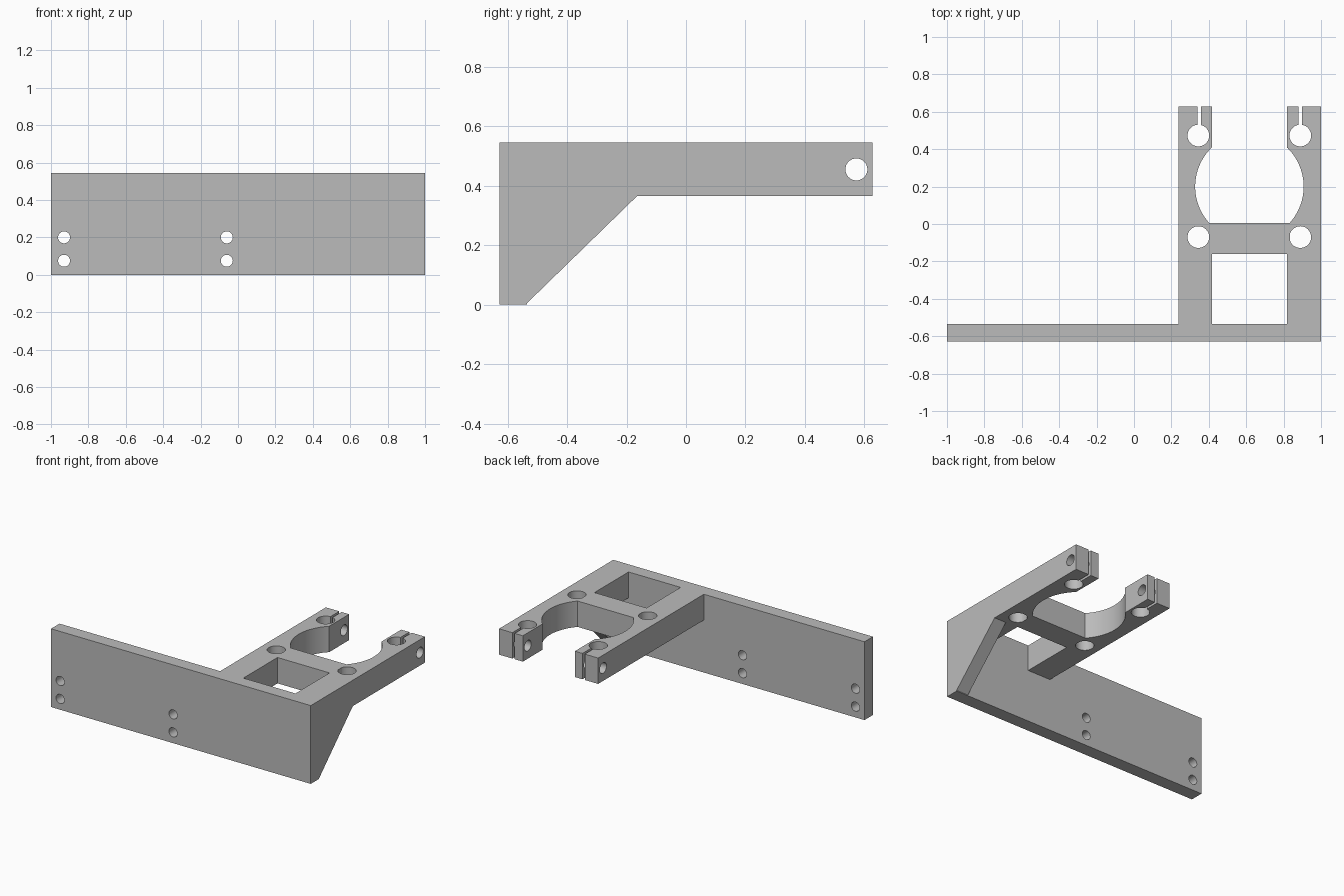
import bpy
import bmesh
from math import radians
from mathutils import Matrix, Vector

default = bpy.data.objects.get("Cube")
if default:
    bpy.data.objects.remove(default, do_unlink=True)

grey = bpy.data.materials.new("plain grey")
grey.use_nodes = True
grey.diffuse_color = (0.5, 0.5, 0.5, 1)
grey.node_tree.nodes["Principled BSDF"].inputs["Base Color"].default_value = (0.5, 0.5, 0.5, 1)


def finish(name, bm):
    bmesh.ops.recalc_face_normals(bm, faces=bm.faces)
    mesh = bpy.data.meshes.new(name)
    bm.to_mesh(mesh)
    bm.free()
    mesh.materials.append(grey)
    obj = bpy.data.objects.new(name, mesh)
    bpy.context.scene.collection.objects.link(obj)
    return obj


def box(name, x, y, z):
    bm = bmesh.new()
    bmesh.ops.create_cube(bm, size=1)
    for v in bm.verts:
        v.co = Vector(r[0] if c < 0 else r[1] for c, r in zip(v.co, (x, y, z)))
    return finish(name, bm)


def rod(name, center, radius, depth, axis="Z", sides=48):
    turn = {"X": Matrix.Rotation(radians(90), 4, "Y"),
            "Y": Matrix.Rotation(radians(90), 4, "X"),
            "Z": Matrix.Identity(4)}[axis]
    bm = bmesh.new()
    bmesh.ops.create_cone(bm, cap_ends=True, segments=sides, radius1=radius, radius2=radius,
                          depth=depth, matrix=Matrix.Translation(center) @ turn)
    return finish(name, bm)


def combine(target, tool, operation):
    """Apply a boolean and remove the helper object."""
    tool.hide_render = True
    mod = target.modifiers.new(operation.lower(), "BOOLEAN")
    mod.operation = operation
    mod.solver = "EXACT"
    mod.object = tool
    bpy.context.view_layer.objects.active = target
    bpy.ops.object.modifier_apply(modifier=mod.name)
    bpy.data.objects.remove(tool, do_unlink=True)


FRONT, BACK, PLATE_BACK = -0.628, 0.628, -0.535
TOP, ARM_Z = 0.545, 0.365
MID_Z = (TOP + ARM_Z) / 2
BORE = (0.617, 0.2, MID_Z)

# Mounting plate with four bolt holes
bracket = box("clamp_bracket", (-1, 1), (FRONT, PLATE_BACK), (0, TOP))
for x in (-0.93, -0.06):
    for z in (0.075, 0.2):
        combine(bracket, rod("bolt_hole", (x, -0.58, z), 0.032, 0.4, "Y", 32), "DIFFERENCE")

# Two slotted arms with bore, rod holes and clamp screw holes
for x0, x1, hole_x, slot_x in ((0.237, 0.416, 0.344, 0.349), (0.817, 1.0, 0.889, 0.889)):
    arm = box("arm", (x0, x1), (PLATE_BACK - 0.04, BACK), (ARM_Z, TOP))
    combine(arm, rod("bore", BORE, 0.29, 1, "Z", 96), "DIFFERENCE")
    for y in (-0.07, 0.473):
        combine(arm, rod("rod_hole", (hole_x, y, MID_Z), 0.058, 1), "DIFFERENCE")
    combine(arm, box("slot", (slot_x - 0.009, slot_x + 0.009), (0.473, 0.8), (0.2, 0.8)), "DIFFERENCE")
    combine(arm, rod("screw_hole", (x0, 0.573, MID_Z), 0.037, 1, "X", 32), "DIFFERENCE")
    combine(bracket, arm, "UNION")

# Crossbar between the arms
combine(bracket, box("crossbar", (0.4, 0.835), (-0.16, 0.005), (ARM_Z, TOP)), "UNION")

# Sloped gusset under the outer arm
bm = bmesh.new()
profile = ((FRONT, 0), (-0.54, 0), (-0.165, ARM_Z), (-0.165, 0.4), (FRONT, 0.4))
face = bm.faces.new([bm.verts.new((0.908, y, z)) for y, z in profile])
side = bmesh.ops.extrude_face_region(bm, geom=[face])
bmesh.ops.translate(bm, vec=(0.092, 0, 0),
                    verts=[v for v in side["geom"] if isinstance(v, bmesh.types.BMVert)])
combine(bracket, finish("gusset", bm), "UNION")

# Smooth the round walls, keep the corners crisp
bpy.ops.object.select_all(action="DESELECT")
bracket.select_set(True)
bpy.context.view_layer.objects.active = bracket
bpy.ops.object.shade_smooth_by_angle(angle=radians(30))
